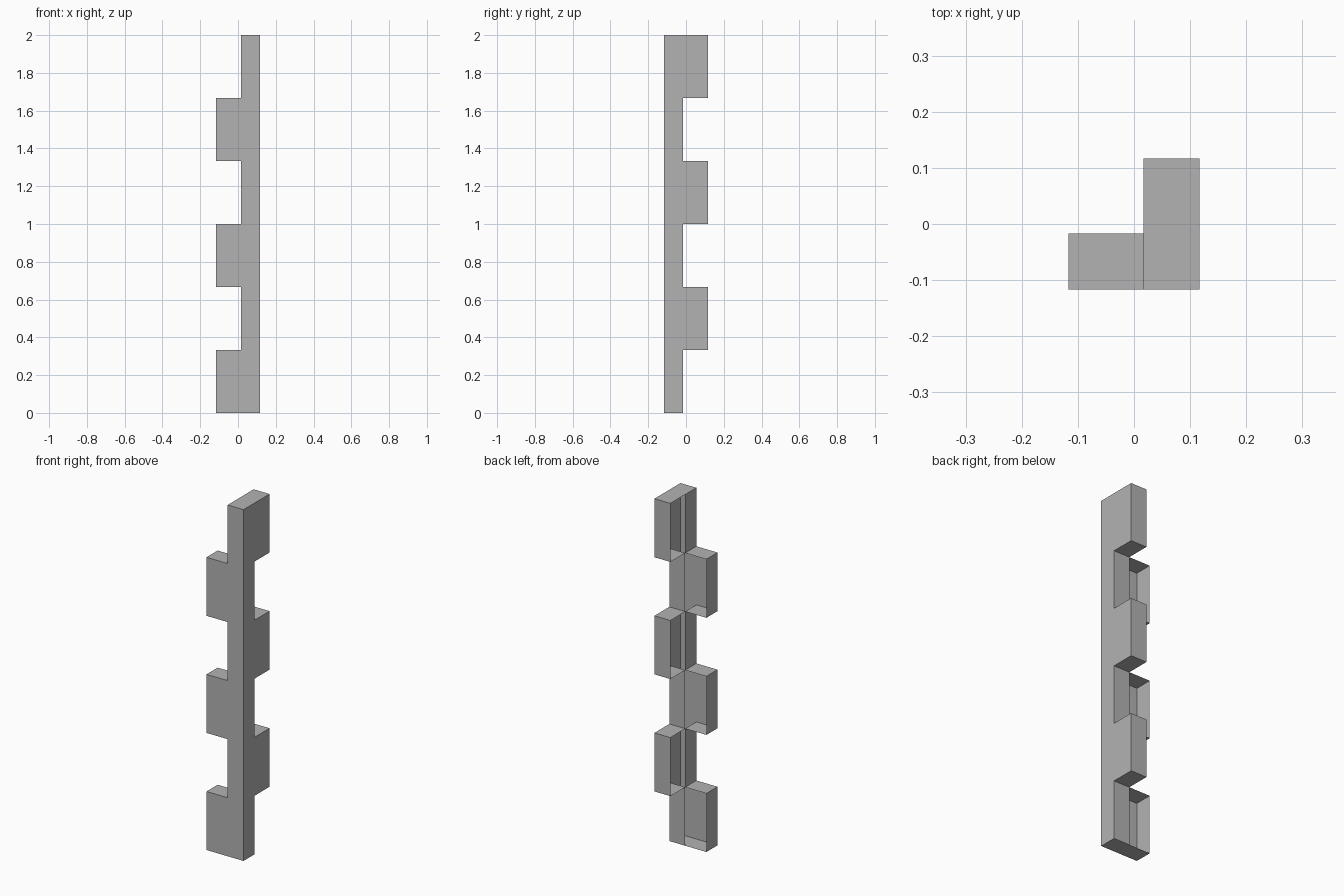
import bpy
import bmesh
from mathutils import Vector

cube = bpy.data.objects.get("Cube")
if cube:
    bpy.data.objects.remove(cube, do_unlink=True)

HALF = 0.1167          # half the overall width
POST = 0.1             # width of the corner post
INNER = HALF - POST    # inner edge of the post
COURSES = 6
STEP = 2 / COURSES

AXES = {"left": (1, 0, 0), "right": (-1, 0, 0), "back": (0, 1, 0),
        "front": (0, -1, 0), "top": (0, 0, 1), "bottom": (0, 0, -1)}

stone = bpy.data.materials.new("stone_grey")
stone.use_nodes = True
grey = (0.45, 0.45, 0.45, 1)
stone.diffuse_color = grey
stone.node_tree.nodes["Principled BSDF"].inputs["Base Color"].default_value = grey


def add_shell(bm, low, high, sides):
    """Add a box, keeping only the named sides."""
    low, high = Vector(low), Vector(high)
    verts = bmesh.ops.create_cube(bm, size=1)["verts"]
    faces = {f for v in verts for f in v.link_faces}
    for f in faces:
        f.normal_update()
    keep = [Vector(AXES[s]) for s in sides]
    drop = [f for f in faces if not any(f.normal.dot(k) > 0.9 for k in keep)]
    for v in verts:
        v.co = (low + high) / 2 + v.co * (high - low)
    bmesh.ops.delete(bm, geom=drop, context="FACES")


# Alternating corner stones: hollow skins, open towards the wall
for i in range(COURSES):
    z0, z1 = i * STEP, (i + 1) * STEP
    bm = bmesh.new()
    caps = ["bottom"] if i == 0 else ["top"] if i == COURSES - 1 else []
    if i % 2:   # arm runs along the side wall
        add_shell(bm, (INNER, -HALF, z0), (HALF, -INNER, z1),
                  ["front", "left", "right"] + caps)
        add_shell(bm, (INNER, -INNER, z0), (HALF, HALF, z1),
                  ["left", "back", "top", "bottom"])
    else:       # arm runs along the front wall
        add_shell(bm, (INNER, -HALF, z0), (HALF, -INNER, z1),
                  ["front", "left", "back"] + caps)
        add_shell(bm, (-HALF, -HALF, z0), (INNER, -INNER, z1),
                  ["front", "right", "top", "bottom"])
    bmesh.ops.remove_doubles(bm, verts=bm.verts, dist=0.0001)
    flat = [e for e in bm.edges
            if len(e.link_faces) == 2 and e.calc_face_angle() < 0.01]
    bmesh.ops.dissolve_edges(bm, edges=flat, use_verts=False)
    name = f"corner_stone_{i + 1}"
    mesh = bpy.data.meshes.new(name)
    bm.to_mesh(mesh)
    bm.free()
    mesh.materials.append(stone)
    bpy.context.collection.objects.link(bpy.data.objects.new(name, mesh))
